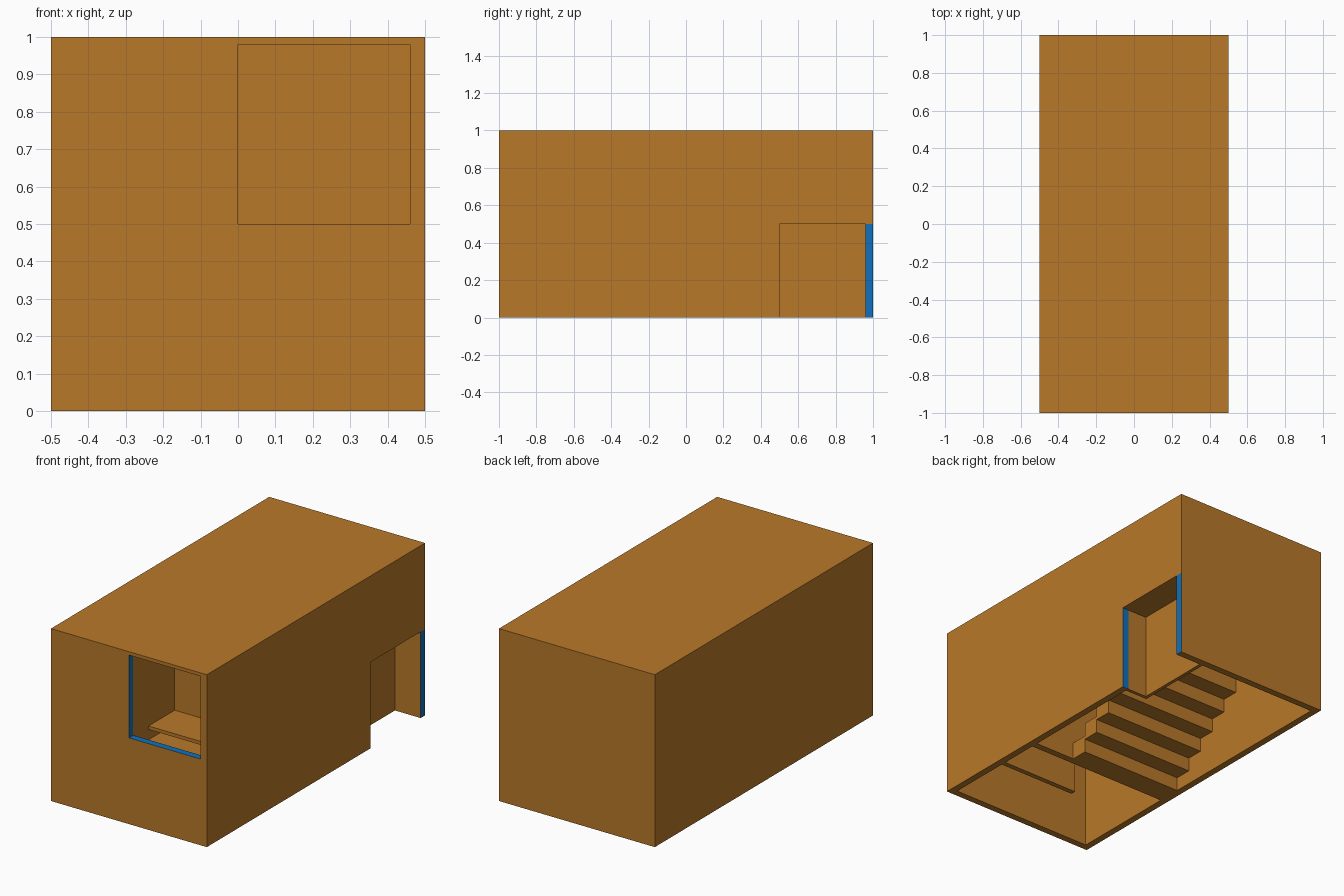
import bpy, bmesh
from mathutils import Vector

if "Cube" in bpy.data.objects:
    bpy.data.objects.remove(bpy.data.objects["Cube"])


def material(name, color):
    m = bpy.data.materials.new(name)
    m.diffuse_color = color
    m.use_nodes = True
    m.node_tree.nodes["Principled BSDF"].inputs["Base Color"].default_value = m.diffuse_color
    return m


WOOD = material("ochre", (0.48, 0.19, 0.022, 1))
BLUE = material("blue", (0.005, 0.16, 0.5, 1))


def box(name, x, y, z, blue=()):
    """Box from three (min, max) ranges; faces whose normal is in blue are painted blue."""
    bm = bmesh.new()
    bmesh.ops.create_cube(bm, size=1)
    for v in bm.verts:
        for i, (lo, hi) in enumerate((x, y, z)):
            v.co[i] = hi if v.co[i] > 0 else lo
    bm.normal_update()
    for f in bm.faces:
        if any(f.normal.dot(Vector(n)) > 0.9 for n in blue):
            f.material_index = 1
    me = bpy.data.meshes.new(name)
    bm.to_mesh(me)
    bm.free()
    me.materials.append(WOOD)
    me.materials.append(BLUE)
    ob = bpy.data.objects.new(name, me)
    bpy.context.collection.objects.link(ob)
    return ob


PX, PY, PZ = (1, 0, 0), (0, 1, 0), (0, 0, 1)
T = 0.04      # wall thickness
TOP = 0.98    # underside of the roof

# outer shell, open underneath
box("roof", (-0.5, 0.5), (-1, 1), (TOP, 1))
box("left_wall", (-0.5, -0.5 + T), (-1, 1), (0, TOP))
box("back_wall", (-0.46, 0.46), (0.96, 1), (0, TOP))

# right wall around the doorway
box("right_wall", (0.46, 0.5), (-1, 0.5), (0, TOP), [PY])
box("right_wall_over_door", (0.46, 0.5), (0.5, 1), (0.5, TOP))
box("door_post", (0.46, 0.5), (0.96, 1), (0, 0.5), [PX])

# front wall around the window
box("front_wall", (-0.46, 0), (-1, -0.96), (0, TOP), [PX])
box("front_wall_under_window", (0, 0.46), (-1, -0.96), (0, 0.5), [PZ])

# entrance hall behind the door
box("hall_side_wall", (0.315, 0.335), (0.5, 0.96), (0, 0.5))
box("hall_end_wall", (0.315, 0.46), (0.48, 0.5), (0, 0.5))
box("hall_ceiling", (0.315, 0.46), (0.48, 0.96), (0.5, 0.52))

# alcove behind the window with its raised platform
box("alcove_side_wall", (-0.02, 0), (-0.96, -0.56), (0.36, TOP))
box("alcove_back_wall", (-0.04, 0.46), (-0.58, -0.55), (0, TOP))
box("alcove_platform", (0, 0.46), (-0.82, -0.58), (0.48, 0.5))
box("alcove_floor", (0, 0.46), (-0.96, -0.58), (0.40, 0.42))

# cross partition and the stairs rising from it to the back
box("partition", (-0.46, 0.46), (-0.32, -0.28), (0, TOP))
for i in range(6):
    y = -0.28 + 0.1 * i
    box(f"stair_{i + 1}", (-0.46, 0.2), (y, y + 0.1), (0.08 * i, 0.08 * i + 0.1))
